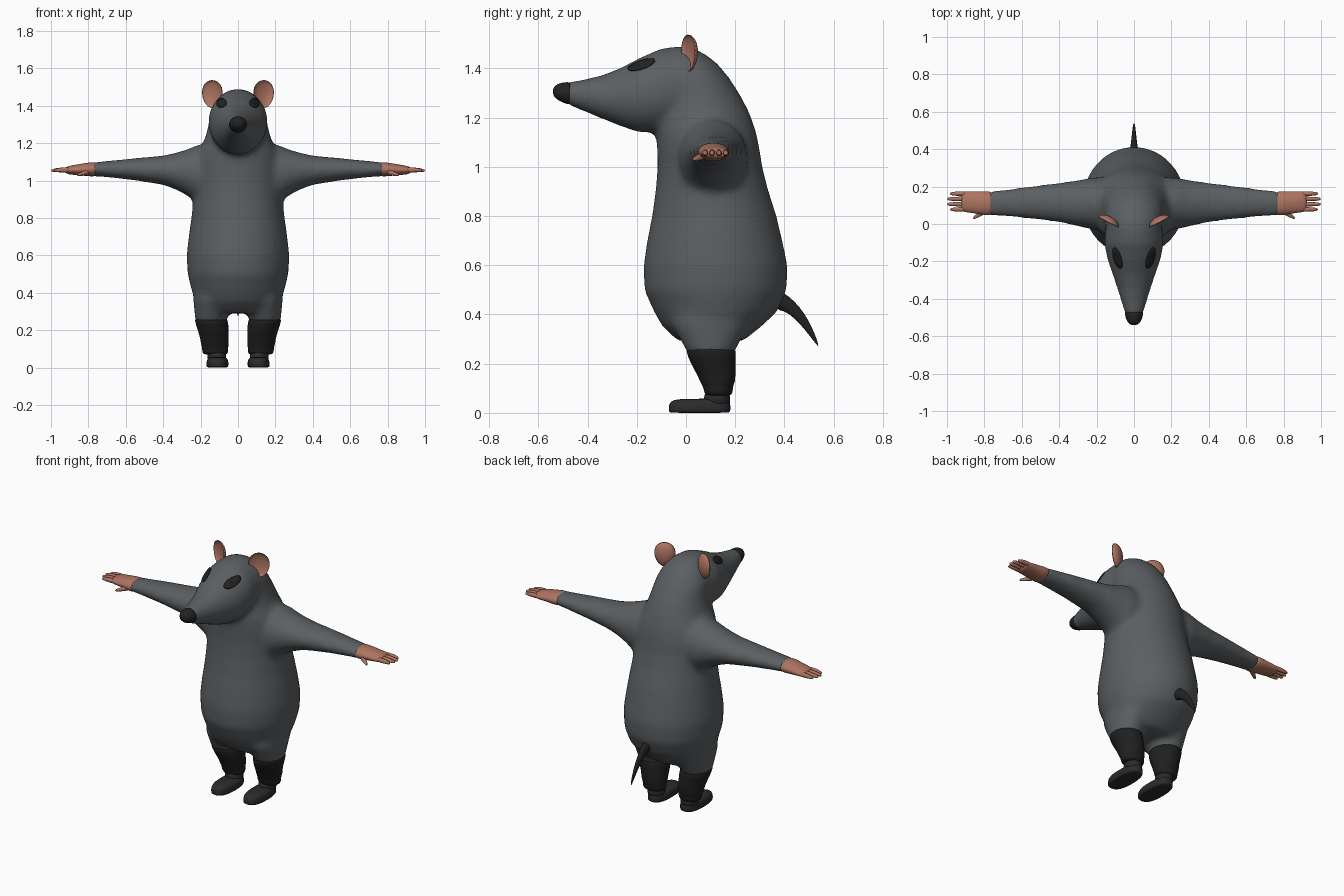
import bpy, bmesh
from math import cos, sin, pi, radians, copysign
from mathutils import Vector, Matrix

if "Cube" in bpy.data.objects:
    bpy.data.objects.remove(bpy.data.objects["Cube"])


def material(name, rgb):
    m = bpy.data.materials.new(name)
    m.use_nodes = True
    m.diffuse_color = (*rgb, 1)
    bsdf = m.node_tree.nodes["Principled BSDF"]
    bsdf.inputs["Base Color"].default_value = (*rgb, 1)
    bsdf.inputs["Roughness"].default_value = 0.7
    return m


FUR = material("grey fur", (0.105, 0.115, 0.122))
SKIN = material("pink skin", (0.42, 0.175, 0.12))
BLACK = material("black", (0.016, 0.016, 0.017))
CLOTH = material("black cloth", (0.014, 0.014, 0.014))
BOOT = material("dark boot", (0.024, 0.024, 0.025))


def loft(bm, axis, rings, s=1, p=1.0, n=20):
    """Closed tube; a ring is (position on axis, centre a, centre b, radius a, radius b)."""
    loops = []
    for t, a, b, ra, rb in rings:
        loop = []
        for i in range(n):
            c, d = cos(2 * pi * i / n), sin(2 * pi * i / n)
            u = a + ra * copysign(abs(c) ** p, c)
            v = b + rb * copysign(abs(d) ** p, d)
            co = {"x": (t, u, v), "y": (u, t, v), "z": (u, v, t)}[axis]
            loop.append(bm.verts.new((co[0] * s, co[1], co[2])))
        loops.append(loop)
    for l0, l1 in zip(loops, loops[1:]):
        for i in range(n):
            j = (i + 1) % n
            bm.faces.new((l0[i], l0[j], l1[j], l1[i]))
    bm.faces.new(loops[0])
    bm.faces.new(loops[-1])


def finish(bm, name, mat, subsurf=1):
    bmesh.ops.recalc_face_normals(bm, faces=bm.faces)
    me = bpy.data.meshes.new(name)
    bm.to_mesh(me)
    bm.free()
    me.materials.append(mat)
    me.shade_smooth()
    ob = bpy.data.objects.new(name, me)
    bpy.context.collection.objects.link(ob)
    if subsurf:
        ob.modifiers.new("Subdivision", "SUBSURF").levels = subsurf
        ob.modifiers[-1].render_levels = subsurf
    return ob


def part(name, mat, axis, rings, **kw):
    bm = bmesh.new()
    loft(bm, axis, rings, **kw)
    return finish(bm, name, mat)


# Furry body: torso, head, arms and thighs fused into one skin
bm = bmesh.new()
torso = [(.29, .10, .19, .13), (.35, .105, .225, .20), (.41, .12, .248, .25),
         (.50, .12, .27, .29), (.60, .12, .275, .293), (.70, .117, .264, .275),
         (.80, .115, .25, .253), (.91, .105, .238, .228), (1.0, .097, .235, .213),
         (1.08, .09, .235, .208), (1.15, .08, .215, .203), (1.22, .07, .178, .188),
         (1.29, .055, .16, .167), (1.36, .03, .15, .147), (1.42, 0, .125, .128),
         (1.46, -.02, .09, .095), (1.487, -.025, .04, .045)]
loft(bm, "z", [(z, 0, y, rx, ry) for z, y, rx, ry in torso], n=32)
head = [(.10, 1.30, .10, .12), (0, 1.322, .15, .167), (-.10, 1.312, .16, .17),
        (-.19, 1.29, .142, .152), (-.27, 1.283, .114, .117), (-.35, 1.284, .088, .086),
        (-.43, 1.292, .064, .061), (-.49, 1.299, .047, .044)]
loft(bm, "y", [(y, 0, z, rx, rz) for y, z, rx, rz in head], n=32)
for s in (1, -1):
    loft(bm, "x", [(0, .10, 1.04, .15, .14), (.22, .11, 1.035, .14, .155),
                   (.27, .11, 1.043, .13, .125), (.33, .112, 1.05, .118, .1),
                   (.40, .115, 1.055, .106, .079), (.55, .115, 1.06, .088, .06),
                   (.70, .112, 1.061, .072, .044), (.79, .11, 1.06, .063, .037)], s=s)
    loft(bm, "z", [(.50, .13, .11, .11, .16), (.36, .14, .10, .1, .16),
                   (.30, .144, .10, .09, .125), (.24, .144, .10, .085, .095)], s=s)
body = finish(bm, "body", FUR, subsurf=0)
fuse = body.modifiers.new("Fuse", "REMESH")
fuse.mode = "VOXEL"
fuse.voxel_size = 0.016
fuse.use_smooth_shade = True
soft = body.modifiers.new("Soften", "SMOOTH")
soft.factor = 0.5
soft.iterations = 10

# Nose tip
part("nose", BLACK, "y", [(-.465, 0, 1.298, .050, .047), (-.48, 0, 1.299, .050, .046),
                          (-.51, 0, 1.303, .043, .039), (-.532, 0, 1.305, .029, .026),
                          (-.541, 0, 1.305, .012, .012)])

# Tail, flared at the root and curving down to a point
part("tail", BLACK, "y", [(.36, 0, .46, .035, .045), (.40, 0, .452, .022, .037),
                          (.44, 0, .42, .016, .036), (.48, 0, .375, .012, .034),
                          (.515, 0, .32, .008, .024), (.539, 0, .272, .003, .006)], n=12)


def eye_patch(name, s):
    """Almond disc wrapped onto the head."""
    long_axis = Vector((.33, .88, .36)).normalized()
    normal = Vector((.75, -.45, .5))
    wide = long_axis.cross(normal).normalized()
    centre = Vector((.086, -.18, 1.412))
    bm = bmesh.new()
    n = 20
    mid = bm.verts.new((centre.x * s, centre.y, centre.z))
    inner = [mid] * n
    for k in (.33, .67, 1):
        outer = []
        for i in range(n):
            a = 2 * pi * i / n
            co = centre + long_axis * .060 * k * cos(a) + wide * .027 * k * sin(a)
            outer.append(bm.verts.new((co.x * s, co.y, co.z)))
        for i in range(n):
            j = (i + 1) % n
            if inner[0] is mid:
                bm.faces.new((mid, outer[i], outer[j]))
            else:
                bm.faces.new((inner[i], outer[i], outer[j], inner[j]))
        inner = outer
    ob = finish(bm, name, BLACK, subsurf=0)
    wrap = ob.modifiers.new("Wrap", "SHRINKWRAP")
    wrap.target = body
    wrap.wrap_method = "NEAREST_SURFACEPOINT"
    wrap.wrap_mode = "ABOVE_SURFACE"
    wrap.offset = 0.005
    rim = ob.modifiers.new("Thickness", "SOLIDIFY")
    rim.thickness = 0.006
    rim.offset = 0


def ear(name, s):
    """Cupped shell opening forward and outward."""
    bm = bmesh.new()
    bmesh.ops.create_uvsphere(bm, u_segments=24, v_segments=16, radius=1,
                              matrix=Matrix.Rotation(radians(90), 4, "X"))
    for v in bm.verts:
        depth = .034 * v.co.y if v.co.y > 0 else -.022 * v.co.y
        taper = 1 + .12 * v.co.z
        v.co = (v.co.x * .06 * taper, depth, v.co.z * .075)
    place = (Matrix.Scale(s, 4, (1, 0, 0)) @ Matrix.Translation((.138, .008, 1.462))
             @ Matrix.Rotation(radians(27), 4, "Z"))
    bm.transform(place)
    finish(bm, name, SKIN, subsurf=0)


for side, s in (("left", 1), ("right", -1)):
    eye_patch(side + "_eye_patch", s)
    ear(side + "_ear", s)

    # Eyeball
    bm = bmesh.new()
    bmesh.ops.create_uvsphere(bm, u_segments=16, v_segments=10, radius=.02)
    bmesh.ops.translate(bm, verts=bm.verts, vec=(.079 * s, -.185, 1.403))
    finish(bm, side + "_eye", CLOTH, subsurf=0)

    # Hand: palm, thumb and four fingers
    bm = bmesh.new()
    loft(bm, "x", [(.75, .11, 1.06, .055, .030), (.77, .11, 1.06, .067, .041),
                   (.82, .113, 1.059, .062, .034), (.87, .117, 1.057, .058, .028),
                   (.91, .12, 1.055, .056, .022), (.925, .12, 1.055, .05, .014)], s=s)
    loft(bm, "x", [(.785, .08, 1.05, .022, .018), (.82, .058, 1.04, .018, .014),
                   (.845, .042, 1.033, .013, .011), (.862, .03, 1.03, .006, .006)], s=s, n=10)
    for i, tip in enumerate((.985, 1.0, 1.0, .985)):
        y = .078 + .028 * i
        loft(bm, "x", [(.89, y, 1.056, .014, .016), (.94, y, 1.057, .0125, .014),
                       (tip - .02, y, 1.055, .011, .011), (tip, y, 1.053, .006, .006)],
             s=s, n=10)
    finish(bm, side + "_hand", SKIN)

    # Trouser leg with a baggy fold above the hem
    part(side + "_trouser", CLOTH, "z",
         [(.265, .145, .10, .078, .088), (.26, .145, .10, .092, .106),
          (.20, .132, .11, .084, .092), (.15, .125, .125, .076, .077),
          (.125, .124, .128, .076, .072), (.11, .122, .13, .070, .062),
          (.08, .122, .132, .071, .058), (.068, .12, .132, .062, .05)], s=s)

    # Boot: low foot and ankle shaft
    bm = bmesh.new()
    loft(bm, "z", [(0, .11, .055, .054, .122), (.003, .11, .055, .059, .127),
                   (.03, .11, .055, .060, .127), (.048, .11, .058, .054, .122),
                   (.058, .11, .065, .038, .10)], s=s, p=.8)
    loft(bm, "z", [(.02, .112, .125, .05, .055), (.06, .113, .125, .052, .056),
                   (.11, .118, .13, .048, .045)], s=s)
    finish(bm, side + "_boot", BOOT)
